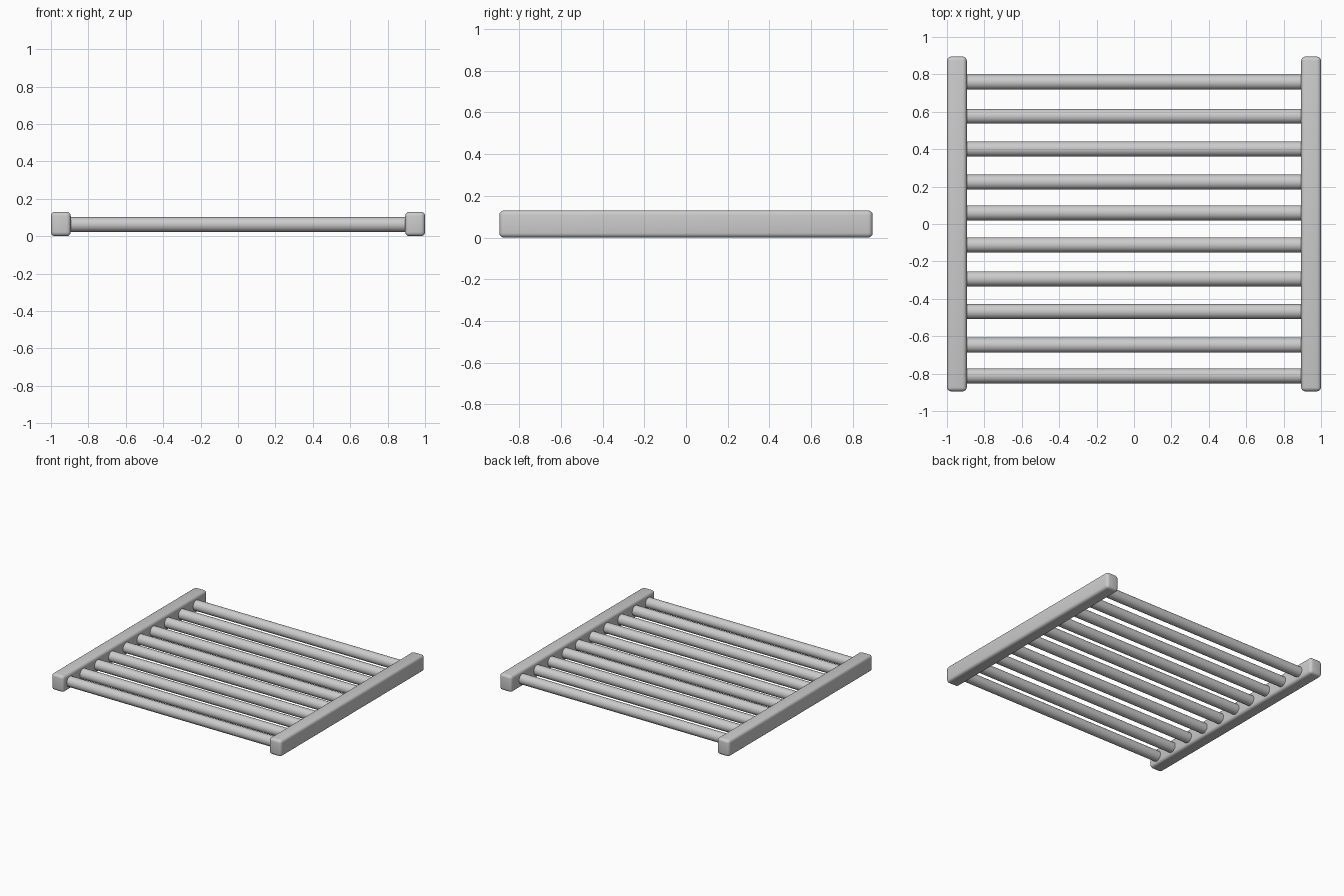
import bpy, math

if "Cube" in bpy.data.objects:
    bpy.data.objects.remove(bpy.data.objects["Cube"])

RAIL_W, RAIL_L, RAIL_H = 0.106, 1.79, 0.13
BAR_R, BAR_Z = 0.04, 0.062
BAR_Y = [0.758, 0.576, 0.401, 0.224, 0.06, -0.112, -0.293, -0.468, -0.648, -0.812]


def smooth(obj, angle=40):
    bpy.ops.object.select_all(action='DESELECT')
    obj.select_set(True)
    bpy.context.view_layer.objects.active = obj
    bpy.ops.object.shade_smooth_by_angle(angle=math.radians(angle))


# Side rails: long boxes with rounded edges
for name, side in (("left_rail", -1), ("right_rail", 1)):
    bpy.ops.mesh.primitive_cube_add(size=1, location=(side * (1 - RAIL_W / 2), 0, RAIL_H / 2))
    rail = bpy.context.object
    rail.name = name
    rail.scale = (RAIL_W, RAIL_L, RAIL_H)
    bpy.ops.object.transform_apply(location=False, rotation=False, scale=True)
    bevel = rail.modifiers.new("rounded_edges", 'BEVEL')
    bevel.width = 0.022
    bevel.segments = 4
    bpy.ops.object.modifier_apply(modifier=bevel.name)
    smooth(rail)

# Round cross bars, ends set slightly into the rails
for i, y in enumerate(BAR_Y):
    bpy.ops.mesh.primitive_cylinder_add(vertices=32, radius=BAR_R, depth=1.82,
                                        location=(0, y, BAR_Z),
                                        rotation=(0, math.pi / 2, 0))
    bar = bpy.context.object
    bar.name = f"cross_bar_{i + 1}"
    smooth(bar)
